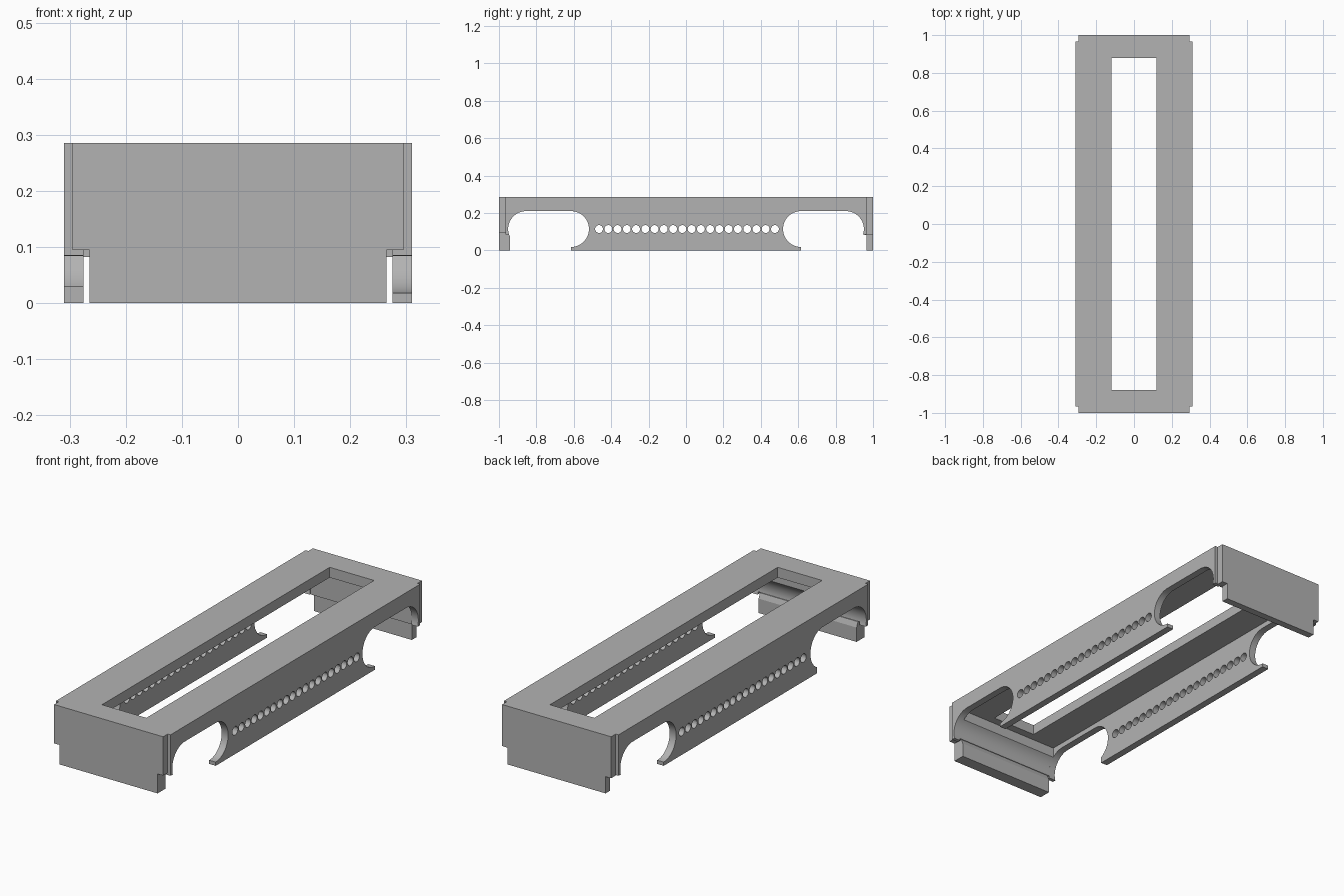
import bpy, bmesh, math
from mathutils import Vector

cube = bpy.data.objects.get("Cube")
if cube:
    bpy.data.objects.remove(cube)

grey = bpy.data.materials.new("plain grey")
grey.use_nodes = True
GREY = (0.45, 0.45, 0.45, 1)
grey.diffuse_color = GREY
grey.node_tree.nodes["Principled BSDF"].inputs["Base Color"].default_value = GREY

TOP, SLAB = 0.285, 0.235          # top and underside of the deck
HALF_X, WALL_X = 0.31, 0.275      # outside and inside of the side walls
END_X, LOW_X = 0.295, 0.265       # half widths of the end panels
SHOULDER = 0.965                  # where the corner notches start
SLOT_Z, SLOT_R = 0.114, 0.096     # slot arc centre height and radius


def extrude(name, points, axis, lo, hi):
    """Prism from an outline: (y, z) along X, or (x, y) along Z."""
    bm = bmesh.new()
    place = (lambda a, b: (lo, a, b)) if axis == "X" else (lambda a, b: (a, b, lo))
    face = bm.faces.new([bm.verts.new(place(a, b)) for a, b in points])
    moved = bmesh.ops.extrude_face_region(bm, geom=[face])["geom"]
    step = Vector((hi - lo, 0, 0)) if axis == "X" else Vector((0, 0, hi - lo))
    bmesh.ops.translate(bm, verts=[v for v in moved if isinstance(v, bmesh.types.BMVert)], vec=step)
    bmesh.ops.recalc_face_normals(bm, faces=bm.faces)
    return finish(name, bm)


def finish(name, bm):
    mesh = bpy.data.meshes.new(name)
    bm.to_mesh(mesh)
    bm.free()
    mesh.materials.append(grey)
    obj = bpy.data.objects.new(name, mesh)
    bpy.context.collection.objects.link(obj)
    return obj


def cut(obj, cutter):
    mod = obj.modifiers.new("cut", "BOOLEAN")
    mod.operation, mod.object, mod.solver = "DIFFERENCE", cutter, "EXACT"
    cutter.hide_render = True
    bpy.context.view_layer.objects.active = obj
    bpy.ops.object.modifier_apply(modifier=mod.name)


def smooth(obj):
    bpy.ops.object.select_all(action="DESELECT")
    obj.select_set(True)
    bpy.context.view_layer.objects.active = obj
    bpy.ops.object.shade_smooth_by_angle(angle=math.radians(30))


def rect(a, b, c, d):
    return [(a, b), (c, b), (c, d), (a, d)]


def arc(cy, start, end, steps=16):
    angles = [math.radians(start + (end - start) * i / steps) for i in range(steps + 1)]
    return [(cy + SLOT_R * math.cos(t), SLOT_Z + SLOT_R * math.sin(t)) for t in angles]


def wall_end(foot_angle):
    """Half outline of a side wall, from its front top corner to the foot."""
    pts = [(-SHOULDER, SLAB), (-SHOULDER, 0.085)]
    pts += arc(-0.855, 198, 90) + arc(-0.615, 90, foot_angle, 24)
    return pts + [(pts[-1][0], 0)]


# Deck with notched corners and a long window
outline = []
for sx, sy in ((1, 1), (-1, 1), (-1, -1), (1, -1)):
    corner = [(sx * HALF_X, sy * SHOULDER), (sx * END_X, sy * SHOULDER), (sx * END_X, sy)]
    outline += corner if sx == sy else corner[::-1]
deck = extrude("deck", outline, "Z", SLAB, TOP)
window = extrude("window_cutter", rect(-0.12, -0.88, 0.12, 0.88), "Z", 0.2, 0.3)
cut(deck, window)
bpy.data.objects.remove(window)

# Row of round holes through both side walls
bm = bmesh.new()
for i in range(20):
    ring = [bm.verts.new((-0.4, -0.465 + 0.0495 * i + 0.021 * math.cos(k * math.pi / 12),
                          SLOT_Z + 0.021 * math.sin(k * math.pi / 12))) for k in range(24)]
    disc = bm.faces.new(ring)
    out = bmesh.ops.extrude_face_region(bm, geom=[disc])["geom"]
    bmesh.ops.translate(bm, verts=[v for v in out if isinstance(v, bmesh.types.BMVert)], vec=(0.8, 0, 0))
bmesh.ops.recalc_face_normals(bm, faces=bm.faces)
holes = finish("hole_cutter", bm)

# Side walls with arched slots; the right wall has one shortened foot
for name, lo, hi, foot in (("left_wall", WALL_X, HALF_X, -90),
                           ("right_wall", -HALF_X, -WALL_X, -61)):
    back = [(-y, z) for y, z in reversed(wall_end(-90))]
    wall = extrude(name, wall_end(foot) + back, "X", lo, hi)
    cut(wall, holes)
    smooth(wall)
bpy.data.objects.remove(holes)

# End panels between the notches, narrower near the ground
for name, sy, step in (("front", -1, 0.095), ("back", 1, 0.082)):
    extrude(name + "_panel", rect(sy, step, sy * SHOULDER, SLAB), "X", -END_X, END_X)
extrude("back_skirt", rect(SHOULDER, 0, 1, 0.082), "X", -LOW_X, LOW_X)
extrude("front_skirt", [(-1, 0), (-0.94, 0), (-0.94, 0.07), (-0.95, 0.095), (-1, 0.095)],
        "X", -LOW_X, LOW_X)

# Curved inner linings of the end panels
lining = [(-SHOULDER, SLAB), (-SHOULDER, 0.095)] + arc(-0.855, 190, 132, 10)
lining.append((lining[-1][0], SLAB))
smooth(extrude("front_lining", lining, "X", -WALL_X, WALL_X))
extrude("back_lining", rect(0.955, 0.082, SHOULDER, SLAB), "X", -WALL_X, WALL_X)
